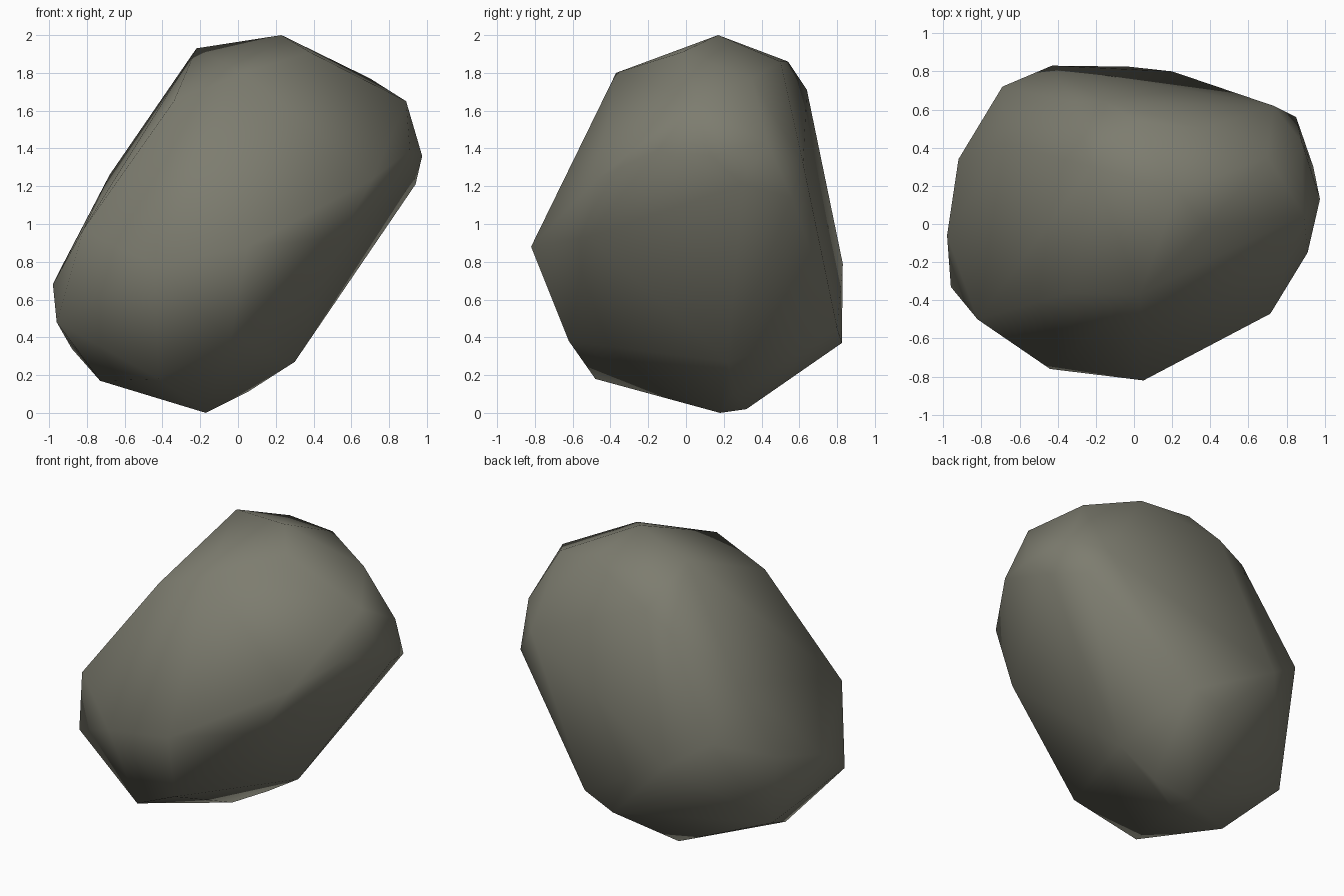
import bpy, bmesh

# Corner points of the boulder, grouped by region (x, y, z)
crown = [(.23, .17, 2.0), (-.22, .30, 1.93), (-.26, .21, 1.85), (.01, .54, 1.86),
         (.36, .50, 1.86), (.70, .35, 1.77), (.89, .05, 1.65), (.38, -.02, 1.91),
         (.03, -.37, 1.80), (-.34, -.36, 1.65), (-.15, .64, 1.71), (-.33, .64, 1.60)]
right_side = [(.85, .56, 1.14), (.88, .43, 1.43), (.73, .62, 1.32), (.94, .30, 1.21),
              (.975, .13, 1.36), (.91, -.15, 1.39), (.715, -.47, 1.24), (.54, -.52, .93)]
front_side = [(.05, -.82, .88), (-.44, -.76, .78), (-.82, -.50, .97), (-.04, -.62, .38)]
left_side = [(-.96, -.33, .48), (-.98, -.06, .68), (-.92, .34, .80),
             (-.68, .42, 1.26), (-.88, .34, .34)]
back_side = [(-.69, .72, .97), (-.43, .83, .79), (-.03, .825, .37), (.20, .80, .45)]
base = [(-.17, .18, 0), (-.17, .32, .02), (.05, .25, .11), (.30, .22, .27),
        (-.73, -.025, .17), (-.42, -.48, .18)]

# Boulder: faceted skin stretched over the corners
bm = bmesh.new()
for p in crown + right_side + front_side + left_side + back_side + base:
    bm.verts.new(p)
hull = bmesh.ops.convex_hull(bm, input=bm.verts)
inner = {e for e in hull["geom_interior"] + hull["geom_unused"]
         if isinstance(e, bmesh.types.BMVert)}
bmesh.ops.delete(bm, geom=list(inner), context='VERTS')
bmesh.ops.recalc_face_normals(bm, faces=bm.faces)
for f in bm.faces:
    f.smooth = True

mesh = bpy.data.meshes.new("boulder")
bm.to_mesh(mesh)
bm.free()

# Warm grey stone
stone = bpy.data.materials.new("warm grey stone")
stone.diffuse_color = (.205, .203, .160, 1)
mesh.materials.append(stone)
bpy.context.collection.objects.link(bpy.data.objects.new("boulder", mesh))
